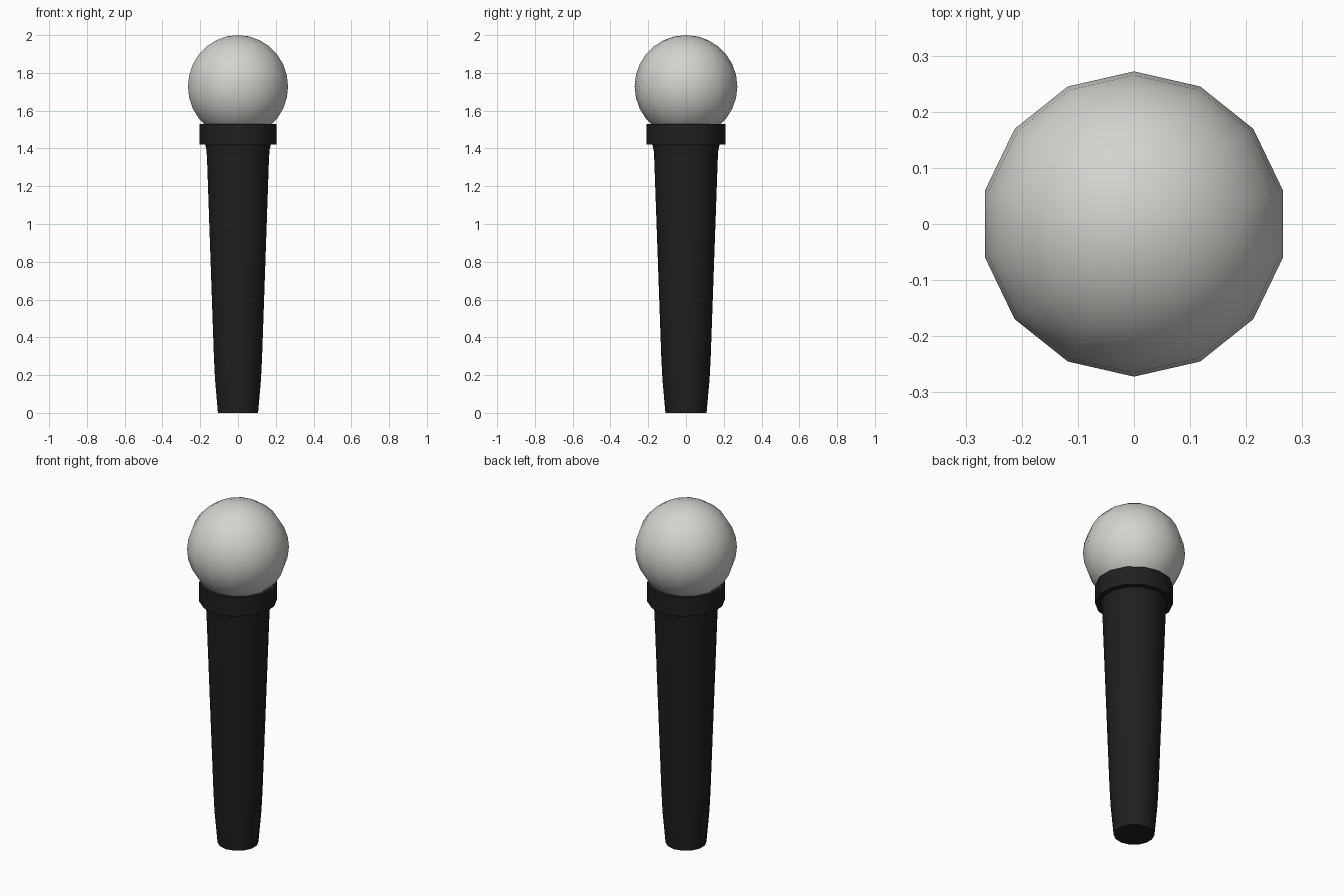
import bpy, bmesh, math

if "Cube" in bpy.data.objects:
    bpy.data.objects.remove(bpy.data.objects["Cube"])

SIDES = 14


def material(name, rgb):
    m = bpy.data.materials.new(name)
    m.diffuse_color = (*rgb, 1)
    m.use_nodes = True
    m.node_tree.nodes["Principled BSDF"].inputs["Base Color"].default_value = m.diffuse_color
    return m


def finish(bm, name, mat, angle):
    bmesh.ops.recalc_face_normals(bm, faces=bm.faces)
    mesh = bpy.data.meshes.new(name)
    bm.to_mesh(mesh)
    bm.free()
    mesh.materials.append(mat)
    obj = bpy.data.objects.new(name, mesh)
    bpy.context.collection.objects.link(obj)
    bpy.ops.object.select_all(action='DESELECT')
    obj.select_set(True)
    bpy.context.view_layer.objects.active = obj
    bpy.ops.object.shade_smooth_by_angle(angle=math.radians(angle))


def lathe(name, profile, mat):
    """Capped solid of revolution from (radius, height) pairs, corners on the y axis."""
    bm = bmesh.new()
    rings = []
    for r, z in profile:
        angles = [math.pi / 2 + 2 * math.pi * i / SIDES for i in range(SIDES)]
        rings.append([bm.verts.new((r * math.cos(a), r * math.sin(a), z)) for a in angles])
    for low, high in zip(rings, rings[1:]):
        for i in range(SIDES):
            j = (i + 1) % SIDES
            bm.faces.new((low[i], low[j], high[j], high[i]))
    bm.faces.new(rings[0])
    bm.faces.new(rings[-1])
    finish(bm, name, mat, 40)


black = material("black plastic", (0.014, 0.014, 0.014))
silver = material("pale grey mesh", (0.66, 0.65, 0.62))

# Tapered handle, flaring slightly under the collar
lathe("handle", [(0.109, 0), (0.125, 0.18), (0.131, 0.30), (0.168, 1.34),
                 (0.171, 1.39), (0.180, 1.43)], black)

# Collar ring around the base of the head
lathe("collar", [(0.208, 1.422), (0.208, 1.53)], black)

# Round head
bm = bmesh.new()
bmesh.ops.create_uvsphere(bm, u_segments=SIDES, v_segments=SIDES, radius=0.272)
bmesh.ops.translate(bm, verts=bm.verts, vec=(0, 0, 1.728))
finish(bm, "head", silver, 40)
